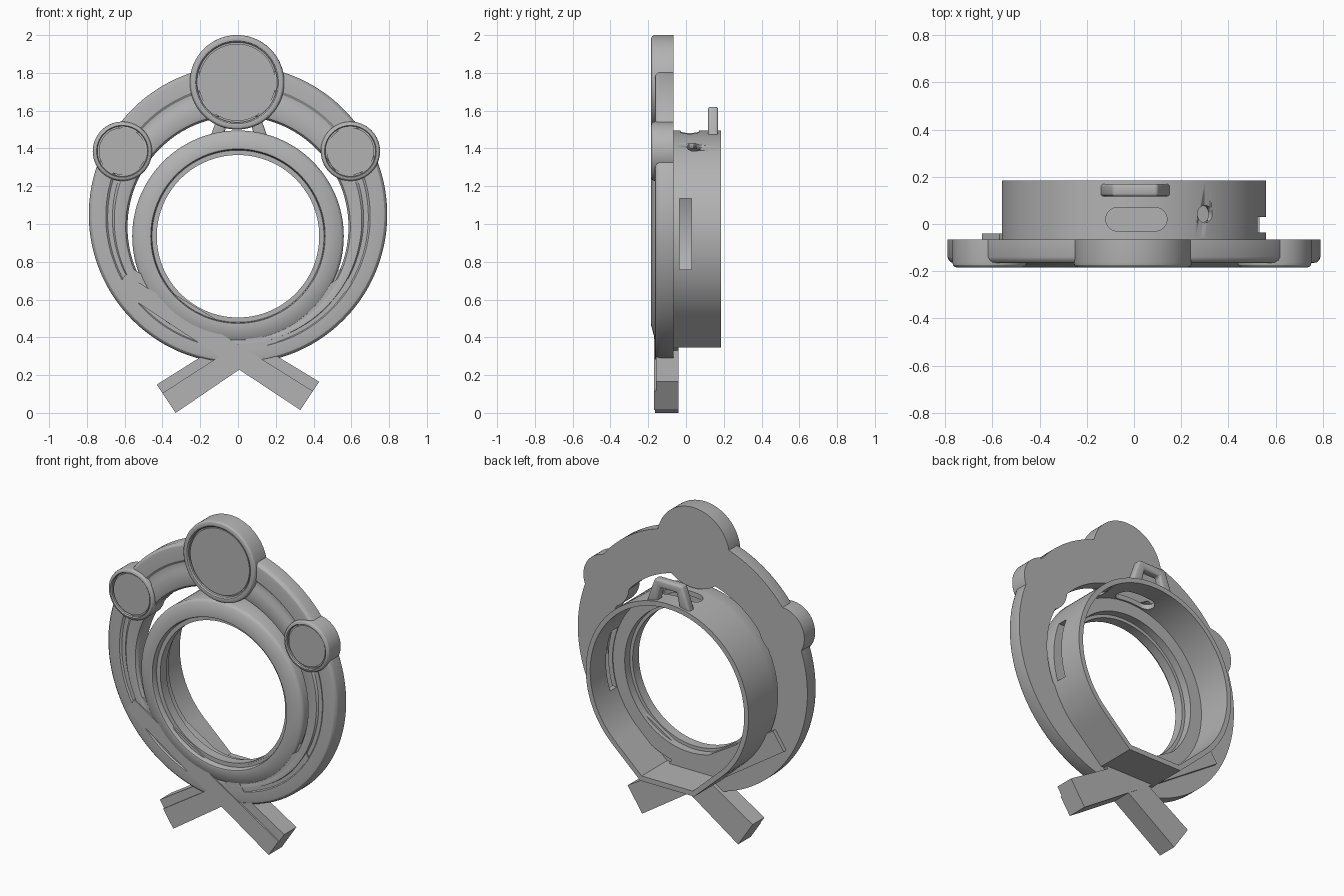
import bpy, bmesh
from math import sin, cos, radians, pi
from mathutils import Matrix

cube = bpy.data.objects.get("Cube")
if cube:
    bpy.data.objects.remove(cube, do_unlink=True)

grey = bpy.data.materials.new("plain_grey")
grey.use_nodes = True
grey.diffuse_color = (0.45, 0.45, 0.45, 1)
grey.node_tree.nodes["Principled BSDF"].inputs["Base Color"].default_value = (0.45, 0.45, 0.45, 1)


def finish(name, bm, smooth=True):
    bmesh.ops.recalc_face_normals(bm, faces=bm.faces)
    mesh = bpy.data.meshes.new(name)
    bm.to_mesh(mesh)
    bm.free()
    mesh.materials.append(grey)
    ob = bpy.data.objects.new(name, mesh)
    bpy.context.collection.objects.link(ob)
    bpy.ops.object.select_all(action='DESELECT')
    ob.select_set(True)
    bpy.context.view_layer.objects.active = ob
    if smooth:
        bpy.ops.object.shade_smooth_by_angle(angle=radians(30))
    return ob


def lathe(name, profile, cx=0, shape=lambda a: 1, steps=144, closed=True):
    """Spin (radius, y, centre z) points round the y axis; angle 0 points down."""
    bm = bmesh.new()
    loops = []
    for r, y, cz in profile:
        loop = []
        for i in range(steps):
            a = 2 * pi * i / steps
            k = r * shape(min(a, 2 * pi - a))
            loop.append(bm.verts.new((cx + k * sin(a), y, cz - k * cos(a))))
        loops.append(loop)
    pairs = list(zip(loops, loops[1:]))
    if closed:
        pairs.append((loops[-1], loops[0]))
    else:
        bm.faces.new(loops[0])
        bm.faces.new(loops[-1])
    for p, q in pairs:
        for i in range(steps):
            j = (i + 1) % steps
            bm.faces.new((p[i], p[j], q[j], q[i]))
    return finish(name, bm)


def prism(name, outline, y0, y1, bevel=0, turn=None):
    """Extrude an x-z outline from y0 to y1."""
    bm = bmesh.new()
    front = [bm.verts.new((x, y0, z)) for x, z in outline]
    back = [bm.verts.new((x, y1, z)) for x, z in outline]
    bm.faces.new(front)
    bm.faces.new(back)
    for i in range(len(outline)):
        j = (i + 1) % len(outline)
        bm.faces.new((front[i], front[j], back[j], back[i]))
    bmesh.ops.recalc_face_normals(bm, faces=bm.faces)
    if bevel:
        bmesh.ops.bevel(bm, geom=bm.edges[:], offset=bevel, segments=3,
                        affect='EDGES', profile=0.5)
    if turn:
        bm.transform(turn)
    return finish(name, bm, bool(bevel))


# Outer wreath ring, its hole set lower than its rim, with a shallow groove
lathe("outer_ring", [
    (.79, -.065, 1.05), (.79, -.14, 1.05), (.785, -.153, 1.05), (.775, -.162, 1.05),
    (.76, -.165, 1.05), (.70, -.165, 1.04), (.69, -.156, 1.035), (.665, -.156, 1.03),
    (.655, -.165, 1.02), (.61, -.165, .985), (.595, -.16, .985), (.585, -.145, .985),
    (.585, -.065, .985)])

# Bezel with a conical front face and a stepped opening
CZ = .935
lathe("bezel", [(r, y, CZ) for r, y in (
    (.56, -.06), (.56, -.145), (.555, -.157), (.545, -.165), (.47, -.185), (.462, -.183),
    (.458, -.175), (.455, -.15), (.43, -.15), (.43, -.09), (.45, -.09), (.45, -.04),
    (.545, -.04), (.545, -.06))])

# Tube: round above, with three flat walls at the bottom
CORNER, TANGENT = radians(17.5), radians(42.6)


def flat_bottom(a):
    if a < CORNER + .001:
        return cos(CORNER) / cos(TANGENT - CORNER) / cos(a)
    return 1 / cos(TANGENT - a) if a < TANGENT else 1


tube = lathe("tube", [(.56, .185, CZ), (.56, -.07, CZ), (.53, -.07, CZ), (.53, .185, CZ)],
             shape=flat_bottom)

# Openings in the tube: side slot, rounded top slot, round hole
side = prism("side_slot_cutter", [(.45, .76), (.65, .76), (.65, 1.135), (.45, 1.135)], -.035, .03)
capsule = []
for end, start in ((.09, -90), (-.07, 90)):
    for i in range(13):
        a = radians(start + 15 * i)
        capsule.append((end + .05 * cos(a), .02 + .05 * sin(a)))
top = prism("top_slot_cutter", capsule, -1.7, -1.3, turn=Matrix.Rotation(radians(-90), 4, 'X'))
bm = bmesh.new()
bmesh.ops.create_cone(bm, cap_ends=True, segments=32, radius1=.037, radius2=.037, depth=.2,
                      matrix=Matrix.Translation((.3, .042, 1.405)) @ Matrix.Rotation(radians(32.5), 4, 'Y'))
hole = finish("round_hole_cutter", bm)
for cutter in (side, top, hole):
    cutter.hide_render = True
    mod = tube.modifiers.new("opening", 'BOOLEAN')
    mod.operation, mod.solver, mod.object = 'DIFFERENCE', 'EXACT', cutter
    bpy.ops.object.select_all(action='DESELECT')
    tube.select_set(True)
    bpy.context.view_layer.objects.active = tube
    bpy.ops.object.modifier_apply(modifier=mod.name)
    bpy.data.objects.remove(cutter, do_unlink=True)

# Hanging loop on top of the tube
prism("hanging_loop", [(-.145, 1.465), (-.09, 1.62), (.1, 1.62), (.155, 1.465),
                       (.085, 1.465), (.06, 1.57), (-.05, 1.57), (-.075, 1.465)],
      .117, .17, bevel=.012)


# Round medallions with rolled rim, thin groove and flat disc
def medallion(name, cx, cz, r, rim):
    prof = [(r - rim - .008, -.172), (r - rim - .008, -.155), (r - rim, -.155), (r - rim, -.176),
            (r - rim + .007, -.183), (r - .02, -.185), (r - .008, -.181), (r - .002, -.174),
            (r, -.163), (r, -.065)]
    lathe(name, [(p, y, cz) for p, y in prof], cx, steps=96, closed=False)


medallion("top_medallion", -.005, 1.75, .25, .038)
medallion("right_medallion", -.612, 1.385, .157, .024)
medallion("left_medallion", .595, 1.385, .157, .024)


# Crossed ribbons, each a low upper strip beside a raised lower strip
def ribbon(name, upper, lower, split, front, back):
    mid = [tuple(u + (w - u) * split for u, w in zip(a, b)) for a, b in zip(upper, lower)]
    prism(name + "_upper_strip", [upper[0], upper[1], mid[1], mid[0]], front + .01, back)
    prism(name + "_lower_strip", [mid[0], mid[1], lower[1], lower[0]], front, back)


ribbon("front_ribbon", [(-.57, .77), (.43, .165)], [(-.645, .66), (.33, .015)], .33, -.17, -.04)
ribbon("rear_ribbon_tail", [(.08, .47), (-.43, .15)], [(.17, .34), (-.33, 0)], .3, -.165, -.041)
ribbon("rear_ribbon_end", [(.55, .765), (.05, .45)], [(.61, .67), (.12, .31)], .3, -.162, -.066)
